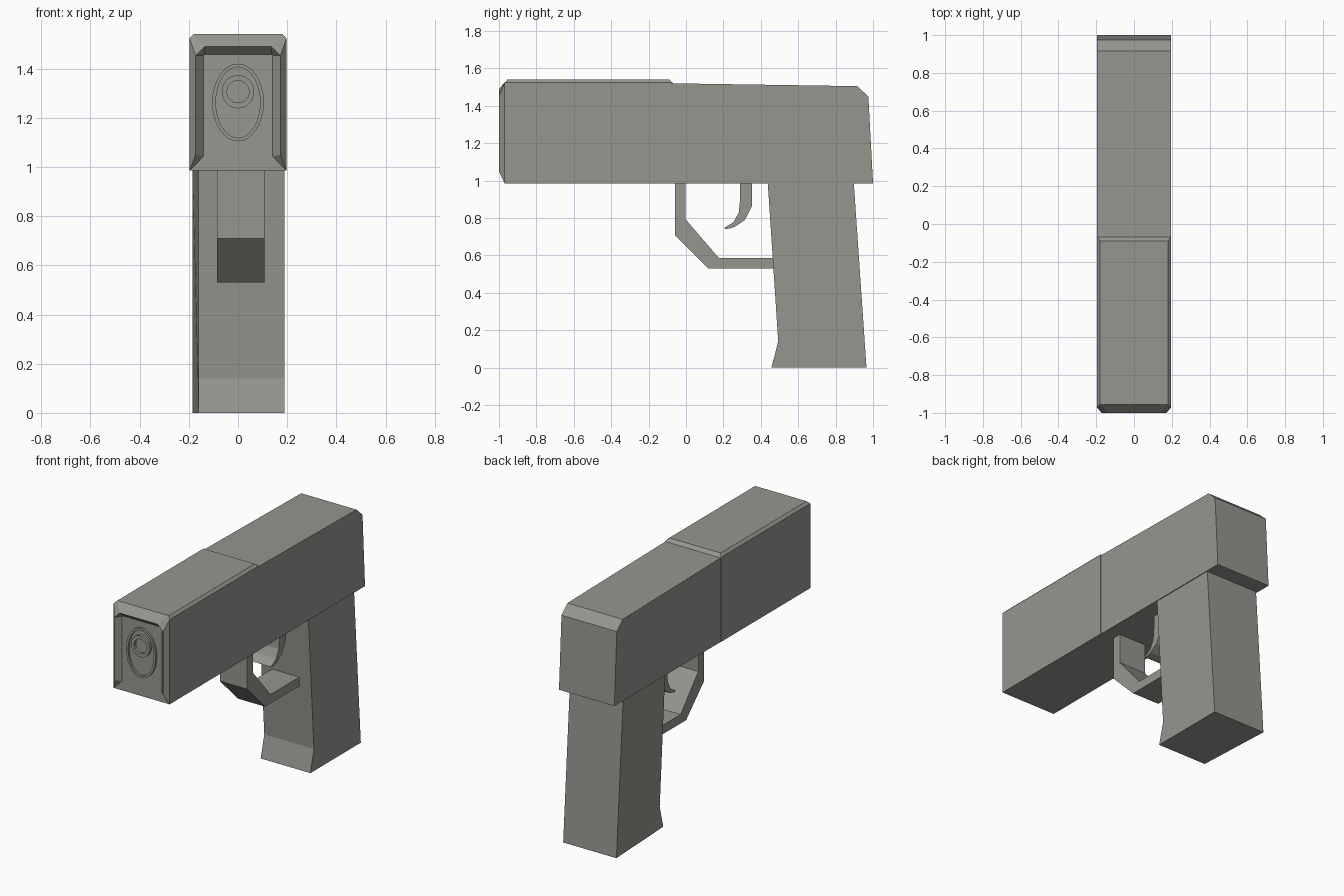
import bpy, bmesh, math

if "Cube" in bpy.data.objects:
    bpy.data.objects.remove(bpy.data.objects["Cube"])

grey = bpy.data.materials.new("warm grey")
grey.diffuse_color = (0.30, 0.305, 0.275, 1)
grey.use_nodes = True
grey.node_tree.nodes["Principled BSDF"].inputs["Base Color"].default_value = grey.diffuse_color


def finish(name, bm):
    bmesh.ops.recalc_face_normals(bm, faces=bm.faces)
    mesh = bpy.data.meshes.new(name)
    bm.to_mesh(mesh)
    bm.free()
    mesh.materials.append(grey)
    ob = bpy.data.objects.new(name, mesh)
    bpy.context.collection.objects.link(ob)
    return ob


def extrude_profile(name, pts, left, right):
    """Side profile of (y, z) points; left/right give x, as a number or a function of the point index."""
    lx = left if callable(left) else lambda i: left
    rx = right if callable(right) else lambda i: right
    bm = bmesh.new()
    a = [bm.verts.new((lx(i), y, z)) for i, (y, z) in enumerate(pts)]
    b = [bm.verts.new((rx(i), y, z)) for i, (y, z) in enumerate(pts)]
    bm.faces.new(a)
    bm.faces.new(b[::-1])
    n = len(pts)
    for i in range(n):
        j = (i + 1) % n
        bm.faces.new((a[i], a[j], b[j], b[i]))
    return finish(name, bm)


def ring(name, cz, outer, inner, back, front):
    """Raised oval ring on the muzzle face."""
    bm = bmesh.new()
    n = 32
    loops = []
    for (rx, rz), y in ((outer, back), (outer, front), (inner, front), (inner, back)):
        loops.append([bm.verts.new((rx * math.cos(2 * math.pi * k / n), y,
                                    cz + rz * math.sin(2 * math.pi * k / n))) for k in range(n)])
    for q in range(4):
        p, r = loops[q], loops[(q + 1) % 4]
        for k in range(n):
            m = (k + 1) % n
            bm.faces.new((p[k], p[m], r[m], r[k]))
    return finish(name, bm)


def arch(bm, half, bottom, top, cut, y, y_top):
    """Six-point arch: bottom corner, up, over a cut corner, and mirrored."""
    side = [(half, bottom, y), (half, top - cut, y), (half - cut, top, y_top)]
    pts = [(-x, z, d) for x, z, d in side] + [(x, z, d) for x, z, d in side[::-1]]
    return [bm.verts.new((x, d, z)) for x, z, d in pts]


# Front half of the slide, with a raised lip around the muzzle face
bm = bmesh.new()
loops = [
    arch(bm, 0.197, 0.985, 1.520, 0.004, -0.07, -0.07),
    arch(bm, 0.197, 0.985, 1.540, 0.016, -0.085, -0.09),
    arch(bm, 0.197, 0.985, 1.540, 0.016, -0.97, -0.955),
    arch(bm, 0.172, 1.050, 1.490, 0.038, -1.0, -1.0),
    arch(bm, 0.141, 1.042, 1.458, 0.004, -0.965, -0.965),
]
for a, b in zip(loops, loops[1:]):
    for i in range(5):
        bm.faces.new((a[i], a[i + 1], b[i + 1], b[i]))
back, mid, out, lip, inn = loops
for i in (0, 5):
    bm.faces.new((out[i], lip[i], inn[i]))
bm.faces.new([out[0]] + inn + [out[5]])
bm.faces.new(back)
bm.faces.new((back[0], mid[0], out[0], out[5], mid[5], back[5]))
finish("slide_front", bm)

# Rear half of the slide
extrude_profile("slide_rear",
                [(-0.07, 0.985), (-0.07, 1.52), (0.915, 1.505), (0.975, 1.45), (1.0, 0.985)],
                -0.195, 0.195)

# Muzzle rings
ring("muzzle_oval", 1.262, (0.105, 0.158), (0.09, 0.144), -0.96, -0.978)
ring("barrel_ring", 1.306, (0.066, 0.068), (0.045, 0.045), -0.96, -0.982)

# Grip, its left side slightly narrower at the front
extrude_profile("grip",
                [(0.437, 0.99), (0.493, 0.14), (0.457, 0.0), (0.965, 0.0), (0.897, 0.99)],
                lambda i: -0.16 if i < 3 else -0.185, 0.19)

# Trigger guard
extrude_profile("trigger_guard",
                [(-0.06, 0.99), (-0.06, 0.71), (0.12, 0.53), (0.48, 0.53),
                 (0.48, 0.587), (0.175, 0.587), (-0.002, 0.793), (-0.002, 0.99)],
                -0.085, 0.107)

# Curved trigger
extrude_profile("trigger",
                [(0.289, 0.99), (0.289, 0.90), (0.282, 0.83), (0.255, 0.778), (0.203, 0.747),
                 (0.215, 0.74), (0.26, 0.752), (0.315, 0.79), (0.353, 0.865), (0.353, 0.99)],
                -0.07, 0.09)
